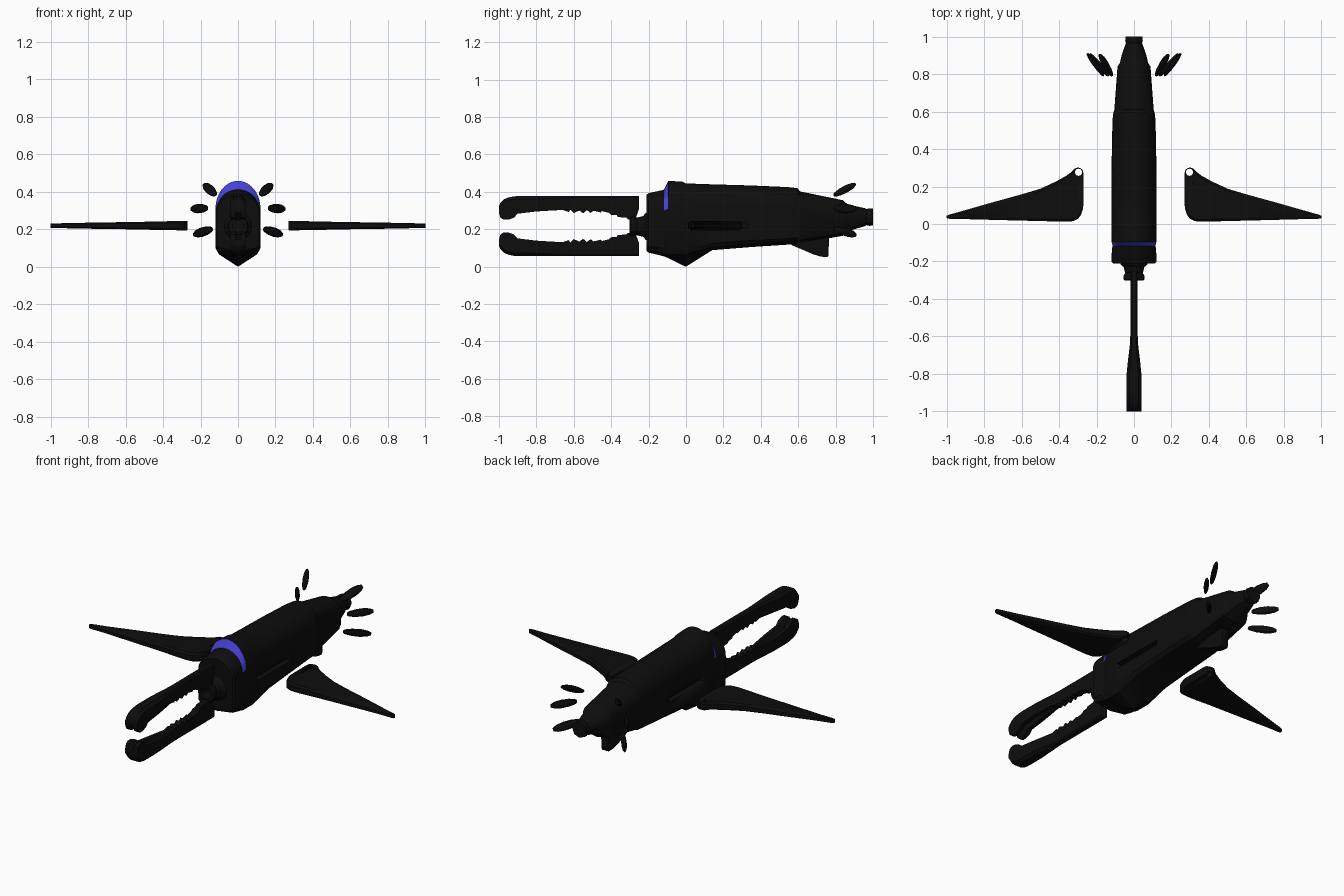
import bpy, bmesh
from math import sin, cos, pi, radians
from mathutils import Vector

if "Cube" in bpy.data.objects:
    bpy.data.objects.remove(bpy.data.objects["Cube"])


def material(name, rgb):
    m = bpy.data.materials.new(name)
    m.diffuse_color = (*rgb, 1)
    m.use_nodes = True
    m.node_tree.nodes["Principled BSDF"].inputs["Base Color"].default_value = m.diffuse_color
    return m


BLACK = material("black", (0.004, 0.004, 0.004))
BLUE = material("blue", (0.06, 0.055, 0.68))


def loft(name, rings, smooth=30, bevel=0):
    """Skin a list of equal-length closed rings and cap both ends."""
    bm = bmesh.new()
    vs = [[bm.verts.new(p) for p in r] for r in rings]
    n = len(rings[0])
    for a, b in zip(vs, vs[1:]):
        for i in range(n):
            j = (i + 1) % n
            bm.faces.new((a[i], a[j], b[j], b[i]))
    bm.faces.new(vs[0])
    bm.faces.new(vs[-1])
    bmesh.ops.recalc_face_normals(bm, faces=bm.faces)
    me = bpy.data.meshes.new(name)
    bm.to_mesh(me)
    bm.free()
    ob = bpy.data.objects.new(name, me)
    bpy.context.collection.objects.link(ob)
    me.materials.append(BLACK)
    if bevel:
        b = ob.modifiers.new("bevel", 'BEVEL')
        b.width, b.segments, b.limit_method = bevel, 2, 'ANGLE'
        b.angle_limit = radians(50)
    bpy.ops.object.select_all(action='DESELECT')
    ob.select_set(True)
    bpy.context.view_layer.objects.active = ob
    bpy.ops.object.shade_smooth_by_angle(angle=radians(smooth))
    return ob


def box_points(x0, x1, y0, y1, z0, z1):
    return [[(x, y0, z0), (x, y1, z0), (x, y1, z1), (x, y0, z1)] for x in (x0, x1)]


def cut(ob, cutter):
    m = ob.modifiers.new("cut", 'BOOLEAN')
    m.object, m.operation, m.solver = cutter, 'DIFFERENCE', 'EXACT'
    cutter.hide_render = True
    cutter.hide_viewport = True
    cutter.display_type = 'WIRE'


# Body: y, half width, top, shoulder, lower side, bottom
sections = [
    (-.21, .112, .385, .29, .12, .085), (-.20, .12, .393, .29, .11, .075),
    (-.13, .118, .408, .29, .10, .058), (-.118, .114, .412, .30, .10, .055),
    (-.095, .12, .458, .31, .10, .046), (-.02, .12, .455, .31, .10, .008),
    (0, .12, .445, .31, .10, .0), (.14, .12, .44, .31, .125, .088),
    (.35, .119, .434, .31, .14, .105), (.55, .115, .425, .31, .15, .118),
    (.595, .11, .42, .31, .155, .12), (.61, .105, .402, .30, .16, .125),
    (.84, .088, .355, .28, .215, .165), (.86, .075, .336, .27, .24, .185),
    (.90, .066, .325, .268, .255, .20), (.955, .047, .313, .267, .262, .216),
    (.965, .043, .308, .265, .264, .222), (.98, .047, .312, .265, .264, .218),
    (1.0, .045, .31, .265, .264, .22)]
N = 10


def body_ring(y, w, top, sh, low, bot):
    half = [(w * cos(a), sh + (top - sh) * sin(a))
            for a in [pi / 2 * (1 - i / N) for i in range(N + 1)]]
    if low > .23:   # round tail tube
        half += [(w, low), (.72 * w, bot + .3 * (low - bot))]
    else:
        half += [(w, low), (.85 * w, max(bot + .015, .066))]
    half += [(0, bot)]
    left = [(-x, z) for x, z in half[-2:0:-1]]
    return [(x, y, z) for x, z in half + left]


body = loft("body", [body_ring(*s) for s in sections])
body.data.materials.append(BLUE)
for p in body.data.polygons:    # blue crescent on the raised collar
    if -.11 < p.center.y < -.1 and p.center.z > .31:
        p.material_index = 1

# Wing slots in the body sides
for side, x in (("left", -.15), ("right", .09)):
    slot = loft("slot_cutter_" + side, box_points(x, x + .06, 0, .33, .205, .236))
    cut(body, slot)


# Hollow neck and tail rim
def lathe(name, prof, zc, n=24):
    return loft(name, [[(r * cos(2 * pi * i / n), y, zc + r * sin(2 * pi * i / n))
                        for i in range(n)] for y, r in prof])


lathe("neck", [(-.2, .076), (-.215, .072), (-.23, .055), (-.262, .047), (-.275, .055),
               (-.295, .056), (-.302, .05), (-.302, .03), (-.23, .03)], .215)

# Jaws: y, inner edge, outer edge (heights measured from the centre line)
jaw = [(-1, .07, .105), (-.992, .045, .125), (-.975, .034, .142), (-.95, .034, .153),
       (-.92, .045, .159), (-.9, .066, .16), (-.8, .078, .16), (-.72, .083, .16),
       (-.66, .086, .16), (-.625, .075, .16), (-.62, .088, .16), (-.6, .07, .16),
       (-.57, .083, .16), (-.55, .068, .16), (-.53, .085, .16), (-.51, .07, .16),
       (-.495, .082, .16), (-.455, .073, .16), (-.45, .08, .16), (-.41, .07, .16),
       (-.4, .06, .16), (-.37, .058, .16), (-.365, .048, .16), (-.32, .045, .16),
       (-.31, .036, .16), (-.275, .035, .16), (-.262, .06, .16), (-.25, .095, .16)]


def jaw_ring(y, a, b, sgn):
    f = min(1, max(0, (-.6 - y) / .22))
    t = .02 + .02 * f * f * (3 - 2 * f)
    groove = .03 * f if y > -.995 else .005   # channel on the inner side of the tip
    c = min(t * .4, (b - a) * .25)
    pts = [(t, a), (t, b - c), (t - c, b), (c - t, b), (-t, b - c), (-t, a), (-t * .4, a),
           (0, min(a + groove, b - .01)), (t * .4, a)]
    return [(x, y, .217 + sgn * h) for x, h in pts]


for name, s in (("upper_jaw", 1), ("lower_jaw", -1)):
    loft(name, [jaw_ring(*j, s) for j in jaw])

# Wings: x, rear y limit, forward y limit, half thickness
wing = [(.27, .1, .27, .024), (.274, .075, .288, .025), (.285, .045, .298, .025),
        (.3, .027, .302, .025), (.318, .018, .295, .025), (.335, .014, .277, .024),
        (.36, .012, .258, .024), (.42, .013, .225, .023), (.5, .016, .188, .021),
        (.6, .018, .158, .019), (.75, .022, .117, .017), (.9, .026, .074, .014),
        (.985, .028, .05, .012), (1, .031, .044, .011)]
for side, s in (("left", -1), ("right", 1)):
    rings = []
    for x, y0, y1, t in wing:
        e = min(.012, (y1 - y0) * .2)
        rings.append([(s * x, y, .219 + z) for y, z in (
            (y0, -t * .6), (y0 + e, -t), (y1 - e, -t), (y1, -t * .6),
            (y1, t * .6), (y1 - e, t), (y0 + e, t), (y0, t * .6))])
    w = loft(side + "_wing", rings)
    pin = [[(s * .296 + .019 * cos(i * pi / 10), .276 + .019 * sin(i * pi / 10), z)
            for i in range(20)] for z in (.15, .29)]
    cut(w, loft("pin_hole_cutter_" + side, pin))

# Tail feathers: three paddles on each side
feathers = {"upper": ((.118, .79, .382), (.182, .905, .44)),
            "middle": ((.162, .79, .313), (.25, .91, .308)),
            "lower": ((.137, .79, .203), (.236, .908, .17))}
blade = [(0, .007), (.06, .015), (.3, .023), (.6, .025), (.85, .02), (1, .01)]
for side, s in (("left", -1), ("right", 1)):
    for name, (a, b) in feathers.items():
        a, b = Vector(a), Vector(b)
        d = b - a
        across = d.cross(Vector((d.x, 0, d.z))).normalized()
        thick = d.cross(across).normalized()
        rings = []
        for f, r in blade:
            c = a + d * f
            ring = [c + across * r * cos(i * pi / 5) + thick * r * .55 * sin(i * pi / 5)
                    for i in range(10)]
            rings.append([(s * p.x, p.y, p.z) for p in ring])
        loft(side + "_" + name + "_feather", rings)

# Belly fin under the tail
fin = [(.565, .115, .03), (.62, .092, .03), (.68, .066, .028), (.72, .054, .025),
       (.755, .05, .022), (.762, .06, .02), (.764, .14, .018)]
loft("belly_fin", [[(-t, y, z), (t, y, z), (t * 1.3, y, .2), (-t * 1.3, y, .2)]
                   for y, z, t in fin], bevel=.004)
